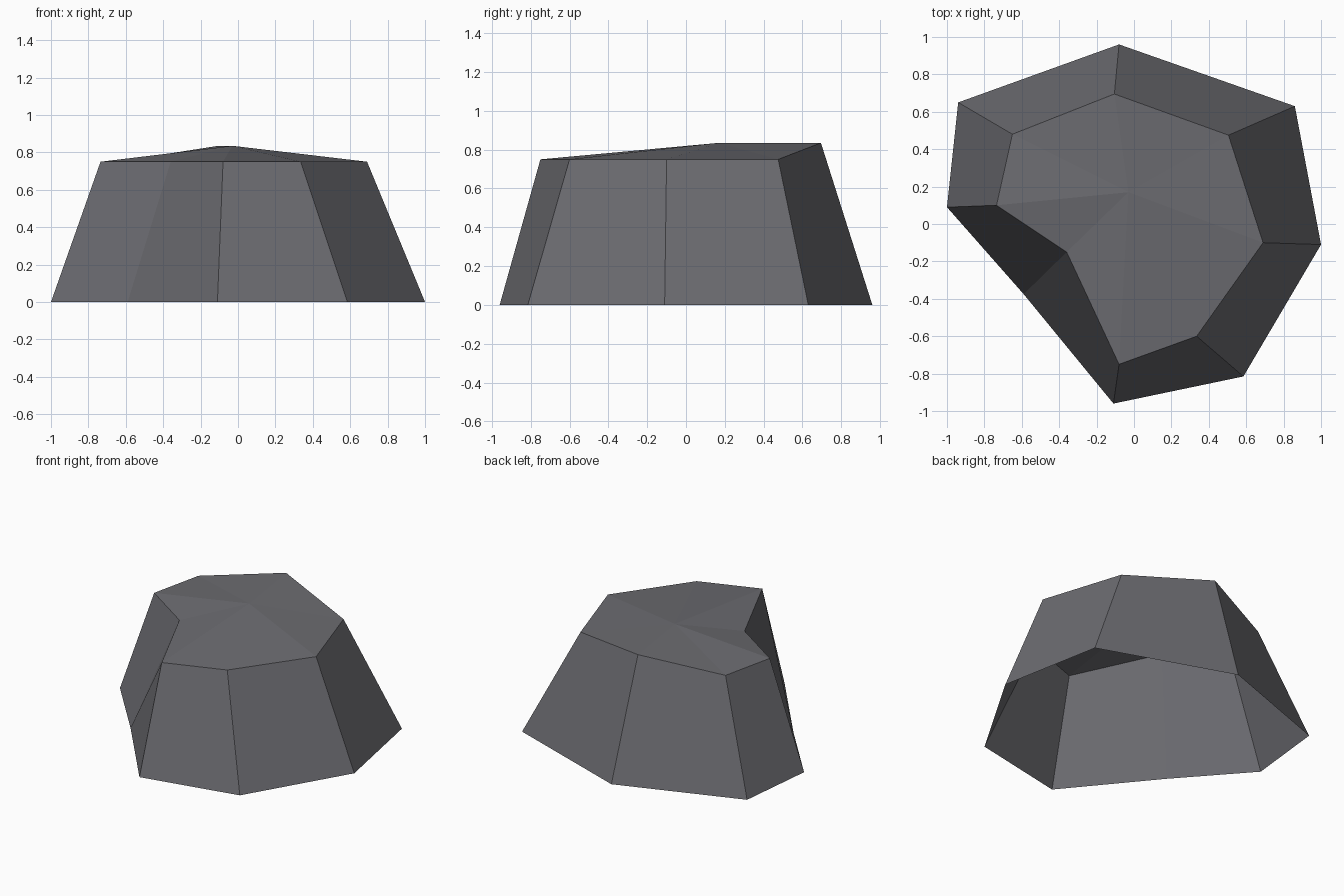
import bpy, bmesh

if "Cube" in bpy.data.objects:
    bpy.data.objects.remove(bpy.data.objects["Cube"])

# Footprint and upper rim of the boulder, clockwise from the back
base = [(-0.08, 0.96), (0.86, 0.63), (1.0, -0.11), (0.585, -0.815),
        (-0.11, -0.96), (-0.59, -0.375), (-1.0, 0.09), (-0.94, 0.65)]
rim = [(-0.105, 0.695), (0.505, 0.475), (0.69, -0.10), (0.335, -0.60),
       (-0.08, -0.75), (-0.36, -0.15), (-0.735, 0.10), (-0.65, 0.48)]
RIM_Z, PEAK_Z = 0.75, 0.835

bm = bmesh.new()
low = [bm.verts.new((x, y, 0)) for x, y in base]
# The back rim corner is raised level with the peak
top = [bm.verts.new((x, y, PEAK_Z if i == 0 else RIM_Z)) for i, (x, y) in enumerate(rim)]
peak = bm.verts.new((-0.03, 0.17, PEAK_Z))

# Sloping sides and a fan of top facets; the underside is open
for i in range(len(base)):
    j = (i + 1) % len(base)
    bm.faces.new((low[j], low[i], top[i], top[j]))
    bm.faces.new((top[j], top[i], peak))

mesh = bpy.data.meshes.new("boulder")
bm.to_mesh(mesh)
bm.free()
boulder = bpy.data.objects.new("boulder", mesh)
bpy.context.collection.objects.link(boulder)

# Stone colour
stone = bpy.data.materials.new("grey stone")
stone.diffuse_color = (0.15, 0.15, 0.165, 1)
stone.use_nodes = True
stone.node_tree.nodes["Principled BSDF"].inputs["Base Color"].default_value = stone.diffuse_color
mesh.materials.append(stone)
